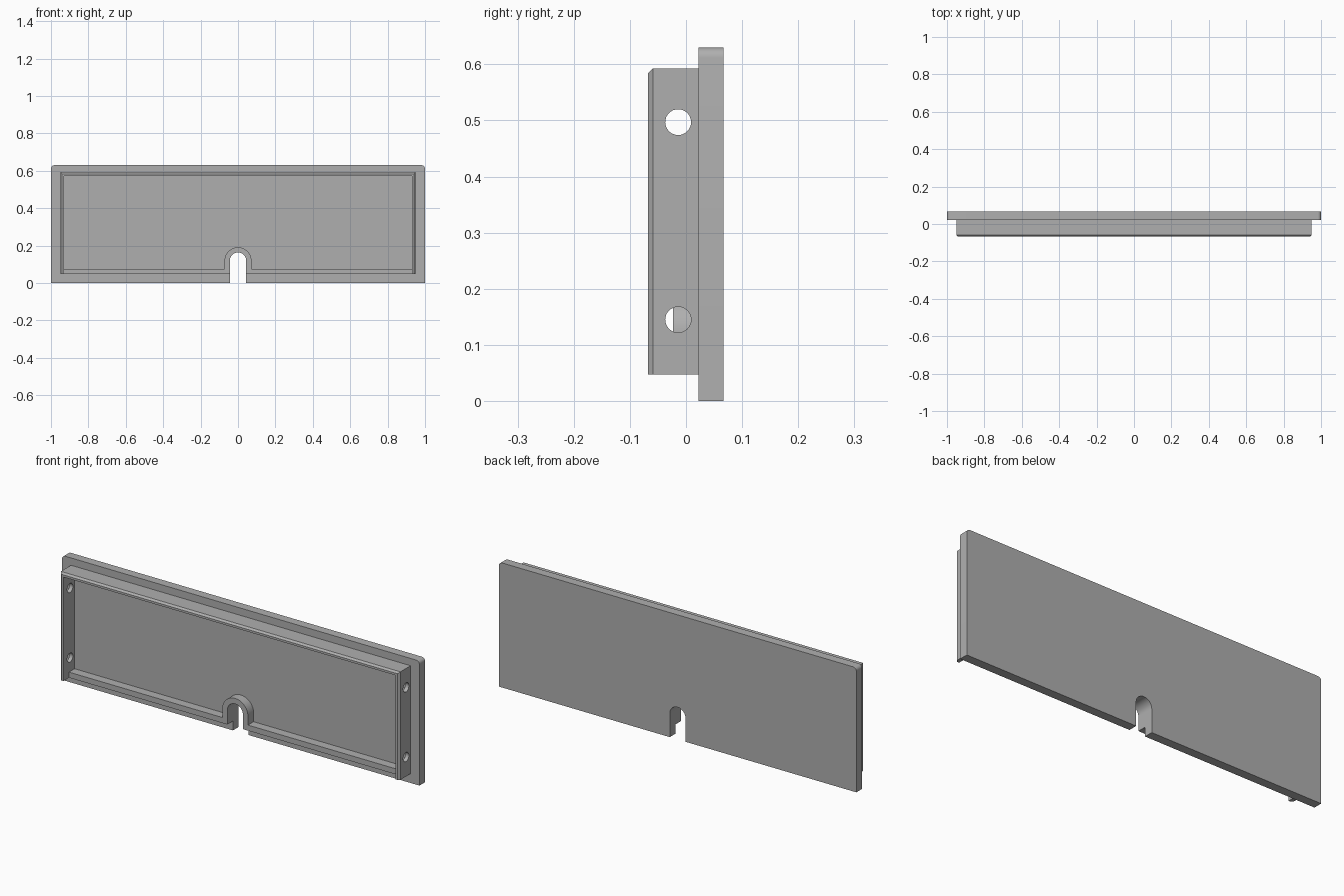
import bpy, bmesh
from math import sin, cos, pi, radians

cube = bpy.data.objects.get("Cube")
if cube:
    bpy.data.objects.remove(cube, do_unlink=True)

grey = bpy.data.materials.new("plain grey")
grey.use_nodes = True
colour = (0.43, 0.43, 0.43, 1)
grey.diffuse_color = colour
grey.node_tree.nodes["Principled BSDF"].inputs["Base Color"].default_value = colour

# Shared dimensions
HEIGHT = 0.63
BACK, FACE, LOW_FRONT, RIM_FRONT = 0.067, 0.022, -0.023, -0.068
RIM_X, RIM_LOW, RIM_TOP = 0.95, 0.047, 0.593
WALL, CHAMFER = 0.02, 0.009
SLOT_R, ARCH_R, ARCH_Z = 0.044, 0.072, 0.119


def arc(cx, cz, r, start, end, steps):
    angles = [radians(start + (end - start) * i / steps) for i in range(steps + 1)]
    return [(cx + r * cos(a), cz + r * sin(a)) for a in angles]


def loft(name, layers):
    """Join matching x-z outlines, each given with its y, into a closed solid."""
    bm = bmesh.new()
    rings = [[bm.verts.new((x, y, z)) for x, z in pts] for y, pts in layers]
    count = len(rings[0])
    for a, b in zip(rings, rings[1:]):
        for i in range(count):
            j = (i + 1) % count
            bm.faces.new((a[i], a[j], b[j], b[i]))
    bm.faces.new(rings[0])
    bm.faces.new(rings[-1])
    bmesh.ops.recalc_face_normals(bm, faces=bm.faces[:])
    mesh = bpy.data.meshes.new(name)
    bm.to_mesh(mesh)
    bm.free()
    mesh.materials.append(grey)
    obj = bpy.data.objects.new(name, mesh)
    bpy.context.collection.objects.link(obj)
    return obj


def activate(obj):
    bpy.ops.object.select_all(action='DESELECT')
    obj.select_set(True)
    bpy.context.view_layer.objects.active = obj


# Cover plate with rounded top corners and a cable slot
corner = 0.018
slot = arc(0, ARCH_Z, SLOT_R, 180, 0, 24)
plate_outline = ([(-1, 0), (-SLOT_R, 0)] + slot + [(SLOT_R, 0), (1, 0)]
                 + arc(1 - corner, HEIGHT - corner, corner, 0, 90, 6)
                 + arc(corner - 1, HEIGHT - corner, corner, 90, 180, 6))
plate = loft("cover_plate", [(BACK, plate_outline), (FACE, plate_outline)])


# Three-sided rim, chamfered along its outer front edge
def rim_outline(inset):
    x, top = RIM_X - inset, RIM_TOP - inset
    ix, itop = RIM_X - WALL, RIM_TOP - WALL
    return [(-x, RIM_LOW), (-x, top), (x, top), (x, RIM_LOW),
            (ix, RIM_LOW), (ix, itop), (-ix, itop), (-ix, RIM_LOW)]


rim = loft("rim", [(FACE, rim_outline(0)),
                   (RIM_FRONT + CHAMFER, rim_outline(0)),
                   (RIM_FRONT, rim_outline(CHAMFER))])

# Screw holes through both side walls
for z in (0.145, 0.497):
    bpy.ops.mesh.primitive_cylinder_add(vertices=32, radius=0.023, depth=2.2,
                                        location=(0, -0.014, z), rotation=(0, pi / 2, 0))
    cutter = bpy.context.object
    cutter.name = "hole_cutter"
    cutter.hide_render = True
    cutter.data.materials.append(grey)
    cut = rim.modifiers.new("screw_hole", 'BOOLEAN')
    cut.operation = 'DIFFERENCE'
    cut.solver = 'EXACT'
    cut.object = cutter
    activate(rim)
    bpy.ops.object.modifier_apply(modifier=cut.name)
    bpy.data.objects.remove(cutter, do_unlink=True)

# Shallow lower wall that arches over the slot
end_x, ledge = RIM_X - WALL, 0.075
wall_outline = ([(-end_x, RIM_LOW), (-SLOT_R, RIM_LOW)] + slot
                + [(SLOT_R, RIM_LOW), (end_x, RIM_LOW), (end_x, ledge), (ARCH_R, ledge)]
                + arc(0, ARCH_Z, ARCH_R, 0, 180, 24)
                + [(-ARCH_R, ledge), (-end_x, ledge)])
lower_wall = loft("lower_wall_and_arch", [(FACE, wall_outline), (LOW_FRONT, wall_outline)])

# Smooth the curved surfaces, keep edges sharp
for obj in (plate, rim, lower_wall):
    activate(obj)
    bpy.ops.object.shade_smooth_by_angle(angle=radians(30))
